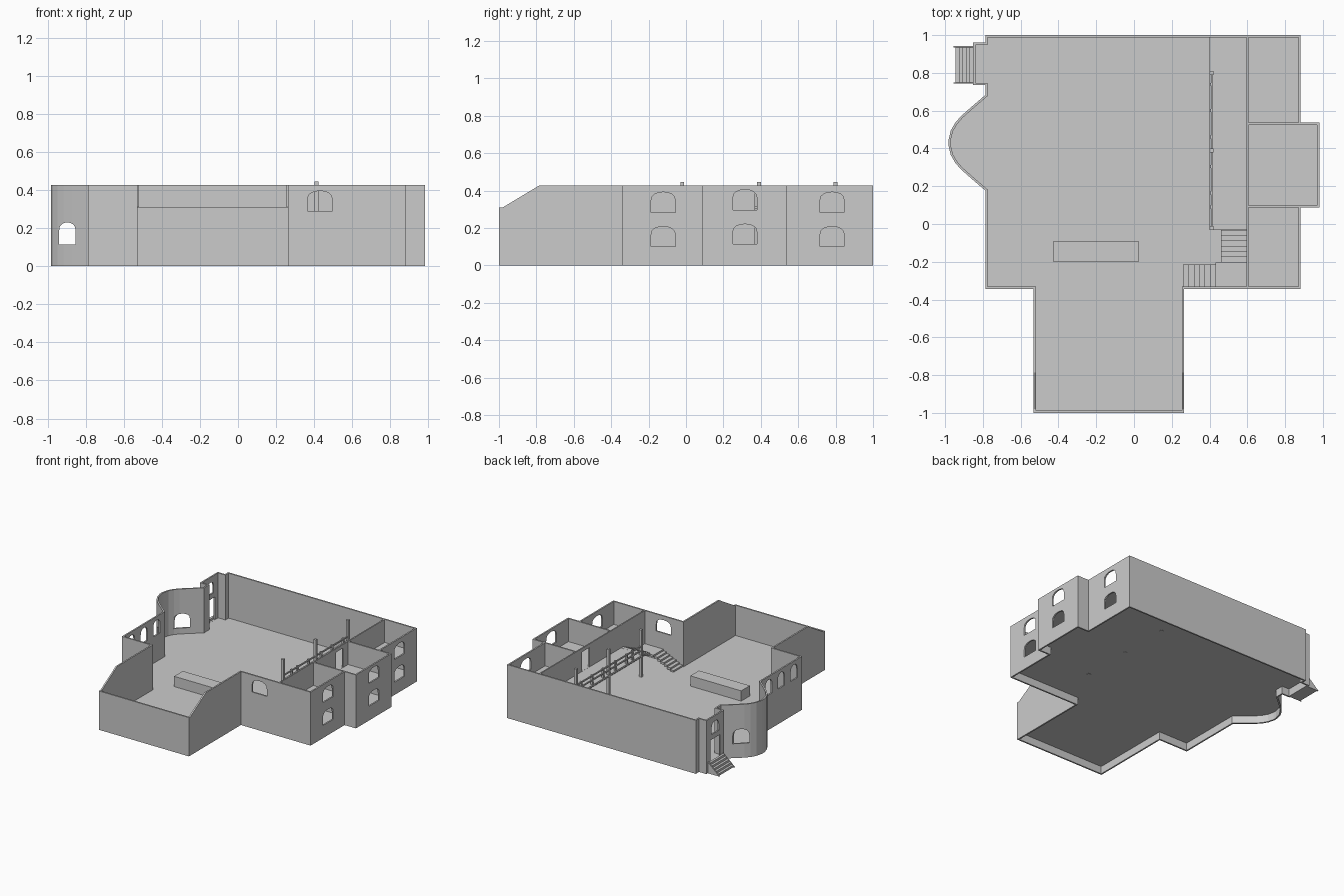
import bpy, bmesh, math
from mathutils import Vector

if "Cube" in bpy.data.objects:
    bpy.data.objects.remove(bpy.data.objects["Cube"])

T = 0.012          # wall thickness
FLOOR, MEZZ, TOP = 0.068, 0.243, 0.427


def add_prism(bm, pts, axis, a, b):
    """Extrude a 2D outline between a and b along an axis."""
    def place(p, d):
        u, v = p
        return {'x': (d, u, v), 'y': (u, d, v), 'z': (u, v, d)}[axis]
    lo = [bm.verts.new(place(p, a)) for p in pts]
    hi = [bm.verts.new(place(p, b)) for p in pts]
    n = len(pts)
    bm.faces.new(lo)
    bm.faces.new(hi)
    for i in range(n):
        j = (i + 1) % n
        bm.faces.new((lo[i], lo[j], hi[j], hi[i]))


def add_box(bm, x0, x1, y0, y1, z0, z1):
    add_prism(bm, [(x0, y0), (x1, y0), (x1, y1), (x0, y1)], 'z', z0, z1)


def finish(bm, name):
    bmesh.ops.recalc_face_normals(bm, faces=bm.faces[:])
    me = bpy.data.meshes.new(name)
    bm.to_mesh(me)
    bm.free()
    ob = bpy.data.objects.new(name, me)
    bpy.context.collection.objects.link(ob)
    return ob


def arch(c, w, z0, z1):
    """Opening outline with straight sides and a flattened arched head."""
    s = z0 + 0.55 * (z1 - z0)
    head = [(c + w / 2 * math.cos(math.pi * i / 8),
             s + (z1 - s) * math.sin(math.pi * i / 8) ** 0.7 if 0 < i < 8 else s)
            for i in range(9)]
    return [(c - w / 2, z0), (c + w / 2, z0)] + head


def inset(pts, d):
    """Mitred inward offset of a counter-clockwise outline."""
    out = []
    n = len(pts)
    for i in range(n):
        p, q, r = (Vector(pts[(i + k) % n]) for k in (-1, 0, 1))
        e, f = (q - p).normalized(), (r - q).normalized()
        n1, n2 = Vector((-e.y, e.x)), Vector((-f.y, f.x))
        out.append(tuple(q + (n1 + n2) * d / (1 + n1.dot(n2))))
    return out


def cut(ob, cutter):
    mod = ob.modifiers.new("openings", 'BOOLEAN')
    mod.operation = 'DIFFERENCE'
    mod.solver = 'EXACT'
    mod.object = cutter
    bpy.context.view_layer.objects.active = ob
    bpy.ops.object.modifier_apply(modifier=mod.name)
    bpy.data.objects.remove(cutter)


# Footprint, counter-clockwise, with curved bay and entrance nook on the left
half_bay = [(-0.982, 0.015), (-0.97, 0.065), (-0.947, 0.105), (-0.917, 0.14),
            (-0.872, 0.18), (-0.787, 0.253)]
bay = [(x, 0.43 + d) for x, d in reversed(half_bay)] + [(x, 0.43 - d) for x, d in half_bay]
outline = [(-0.531, -1), (0.266, -1), (0.266, -0.343), (0.882, -0.343), (0.882, 0.087),
           (0.982, 0.087), (0.982, 0.537), (0.882, 0.537), (0.882, 1), (-0.787, 1),
           (-0.787, 0.96), (-0.852, 0.96), (-0.852, 0.735), (-0.787, 0.735)]
outline += bay + [(-0.787, -0.343), (-0.531, -0.343)]
inner = inset(outline, T)

# Outer walls as a closed ring
bm = bmesh.new()
rings = [[bm.verts.new((x, y, z)) for x, y in pts]
         for pts, z in ((outline, 0), (outline, TOP), (inner, TOP), (inner, 0))]
n = len(outline)
for k in range(4):
    a, b = rings[k], rings[(k + 1) % 4]
    for i in range(n):
        j = (i + 1) % n
        bm.faces.new((a[i], a[j], b[j], b[i]))
walls = finish(bm, "outer_walls")

# Openings in the outer walls
bm = bmesh.new()
for y, x, lift in ((-0.122, 0.883, 0), (0.315, 0.982, 0.013), (0.781, 0.883, 0)):
    for z0, z1 in ((0.101, 0.208), (0.283, 0.392)):     # right side windows
        add_prism(bm, arch(y, 0.13, z0 + lift, z1 + lift), 'x', x - 0.04, x + 0.04)
for y in (0.08, -0.08, -0.24):                          # left side windows
    add_prism(bm, arch(y, 0.085, 0.28, 0.40), 'x', -0.83, -0.74)
add_prism(bm, arch(-0.896, 0.088, 0.115, 0.23), 'y', 0.2, 0.66)     # bay windows
add_prism(bm, arch(0.43, 0.13, 0.29, 0.395), 'y', -0.38, -0.29)     # front window
add_box(bm, -0.89, -0.81, 0.785, 0.91, FLOOR + 0.001, 0.25)         # entrance door
add_prism(bm, arch(0.848, 0.09, 0.29, 0.385), 'x', -0.89, -0.81)
# Sloped cut over the front hall
add_prism(bm, [(-1.1, 0.31), (-0.98, 0.31), (-0.68, 0.49), (-1.1, 0.49)], 'x', -0.6, 0.3)
cut(walls, finish(bm, "wall_cutter"))

# Ground floor plate
bm = bmesh.new()
add_prism(bm, inset(outline, 0.001), 'z', FLOOR - 0.008, FLOOR)
finish(bm, "ground_floor")

# Mezzanine floor
bm = bmesh.new()
add_prism(bm, [(0.4, -0.03), (0.6, -0.03), (0.6, -0.338), (0.878, -0.338), (0.878, 0.092),
               (0.977, 0.092), (0.977, 0.533), (0.878, 0.533), (0.878, 0.995), (0.4, 0.995)],
          'z', MEZZ - 0.014, MEZZ)
finish(bm, "mezzanine_floor")

# Room partitions; only the middle rooms have a visible doorway
bm = bmesh.new()
add_box(bm, 0.596, 0.606, -0.333, 0.993, FLOOR, TOP)
long_wall = finish(bm, "long_partition")
bm = bmesh.new()
for z in (FLOOR, MEZZ):
    add_box(bm, 0.57, 0.63, 0.37, 0.46, z + 0.001, z + 0.155)
cut(long_wall, finish(bm, "door_cutter"))
bm = bmesh.new()
for y in (0.087, 0.537 - T):
    add_box(bm, 0.606, 0.878, y, y + T, FLOOR, TOP)
finish(bm, "cross_partitions")

# Tall columns, rail posts and rails along the mezzanine edge
bm = bmesh.new()
for y in (-0.02, 0.39, 0.80):
    add_box(bm, 0.401, 0.422, y - 0.0105, y + 0.0105, FLOOR - 0.01, 0.445)
finish(bm, "columns")
bm = bmesh.new()
for y in (0.09, 0.165, 0.305, 0.46, 0.60, 0.74):
    add_box(bm, 0.403, 0.418, y - 0.0075, y + 0.0075, MEZZ, 0.32)
for z in (0.27, 0.305):
    add_box(bm, 0.407, 0.416, -0.02, 0.80, z, z + 0.01)
finish(bm, "balustrade")

# Indoor stairs: lower flight, landing, upper flight
bm = bmesh.new()
rise = (MEZZ - FLOOR) / 13
for i in range(6):
    x, z = 0.26 + i * 0.0285, FLOOR + (i + 1) * rise
    add_box(bm, x, x + 0.0285, -0.333, -0.215, z - 0.018, z)
    y, z = -0.205 + i * 0.029, FLOOR + (i + 8) * rise
    add_box(bm, 0.46, 0.597, y, y + 0.029, z - 0.018, z)
add_box(bm, 0.431, 0.597, -0.333, -0.205, FLOOR + 7 * rise - 0.014, FLOOR + 7 * rise)
finish(bm, "indoor_stairs")

# Low counter
bm = bmesh.new()
add_box(bm, -0.425, 0.025, -0.2, -0.09, FLOOR - 0.004, 0.15)
finish(bm, "counter")

# Outdoor entrance steps: one solid stepped profile with sloped side stringers
bm = bmesh.new()
h = 0.017
steps = [(-0.852, 0), (-0.945, 0)]
for i in range(5):
    steps += [(-0.945 + i * 0.0186, (i + 1) * h), (-0.945 + (i + 1) * 0.0186, (i + 1) * h)]
add_prism(bm, steps, 'y', 0.75, 0.935)
for y in (0.743, 0.935):
    add_prism(bm, [(-0.955, 0), (-0.852, 0), (-0.852, 0.09)], 'y', y, y + 0.007)
finish(bm, "entrance_steps")
